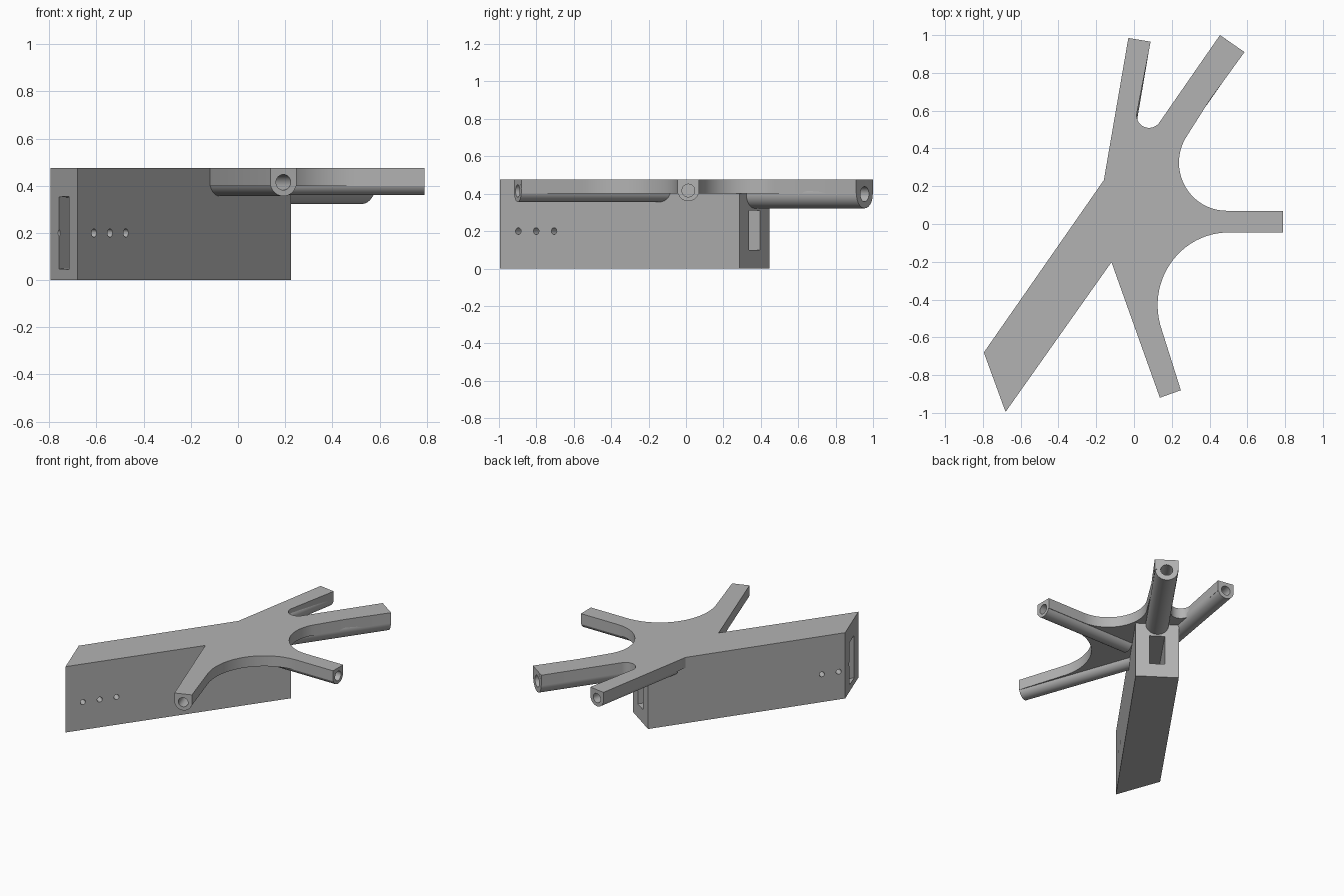
import bpy, bmesh
from math import cos, sin, radians
from mathutils import Vector, Matrix

cube = bpy.data.objects.get("Cube")
if cube:
    bpy.data.objects.remove(cube, do_unlink=True)

grey = bpy.data.materials.new("plain_grey")
grey.use_nodes = True
colour = (0.45, 0.45, 0.45, 1)
grey.diffuse_color = colour
grey.node_tree.nodes["Principled BSDF"].inputs["Base Color"].default_value = colour

TOP = 0.475


def make(name, bm):
    bmesh.ops.recalc_face_normals(bm, faces=bm.faces)
    mesh = bpy.data.meshes.new(name)
    bm.to_mesh(mesh)
    bm.free()
    mesh.materials.append(grey)
    ob = bpy.data.objects.new(name, mesh)
    bpy.context.scene.collection.objects.link(ob)
    return ob


def prism(name, outline, z0, z1):
    bm = bmesh.new()
    base = bm.faces.new([bm.verts.new((x, y, z0)) for x, y in outline])
    new = bmesh.ops.extrude_face_region(bm, geom=[base])["geom"]
    bmesh.ops.translate(bm, vec=(0, 0, z1 - z0),
                        verts=[v for v in new if isinstance(v, bmesh.types.BMVert)])
    return make(name, bm)


def rod(name, a, b, radius, sides=40):
    a, b = Vector(a), Vector(b)
    turn = (b - a).to_track_quat('Z', 'Y').to_matrix().to_4x4()
    bm = bmesh.new()
    bmesh.ops.create_cone(bm, cap_ends=True, segments=sides, radius1=radius,
                          radius2=radius, depth=(b - a).length,
                          matrix=Matrix.Translation((a + b) / 2) @ turn)
    return make(name, bm)


def cut(ob, cutters):
    for c in cutters:
        mod = ob.modifiers.new("cut", 'BOOLEAN')
        mod.operation, mod.solver, mod.object = 'DIFFERENCE', 'EXACT', c
    bpy.context.view_layer.update()
    result = bpy.data.meshes.new_from_object(
        ob.evaluated_get(bpy.context.evaluated_depsgraph_get()))
    ob.modifiers.clear()
    ob.data = result


def arc(cx, cy, rx, ry, start, end, n=24):
    angles = [radians(start + (end - start) * i / n) for i in range(n + 1)]
    return [(cx + rx * cos(t), cy + ry * sin(t)) for t in angles]


# Long handle block with a slanted outer end
handle = prism("handle_block",
               [(-0.795, -0.68), (-0.68, -0.995), (0.225, 0.285), (-0.01, 0.447)], 0, TOP)

# Tapered slot running through the handle
along = Vector((cos(radians(55)), sin(radians(55)), 0))
across = Vector((along.y, -along.x, 0))
outer, inner = Vector((-0.7375, -0.8375, 0)), Vector((0.1075, 0.366, 0))
slot = bmesh.new()
rings = []
for centre, low, high in ((outer - along * 0.1, 0.043, 0.357),
                          (inner + along * 0.05, 0.1, 0.308)):
    rings.append([slot.verts.new(centre + across * s * 0.05 + Vector((0, 0, z)))
                  for s, z in ((-1, low), (1, low), (1, high), (-1, high))])
for ring in rings:
    slot.faces.new(ring)
for i in range(4):
    j = (i + 1) % 4
    slot.faces.new((rings[0][i], rings[0][j], rings[1][j], rings[1][i]))
cutters = [make("slot_cutter", slot)]

# Three pin holes across the handle
for i in range(3):
    p = Vector((-0.61, -0.897, 0.2)) + along * 0.117 * i
    cutters.append(rod("pin_cutter", p + across * 0.1, p - across * 0.45, 0.018, 24))
cut(handle, cutters)

# Palm plate with four fingers and rounded webs
outline = [(-0.12, -0.2), (0.137, -0.92), (0.248, -0.88)]
outline += arc(0.50, -0.43, 0.375, 0.385, 200, 90)
outline += [(0.79, -0.045), (0.79, 0.07)]
outline += arc(0.49, 0.325, 0.252, 0.255, 270, 145)
outline += [(0.40, 0.655), (0.585, 0.91), (0.455, 1.0)]
outline += arc(0.08, 0.575, 0.066, 0.066, 325, 170)
outline += [(0.088, 0.965), (-0.03, 0.985), (-0.16, 0.23)]
palm = prism("palm_plate", outline, 0.4, TOP)

# Finger tubes: tip x, tip y, heading, length, radius, bore radius, axis height
fingers = {
    "thumb_tube": (0.1925, -0.9, -70.4, 0.86, 0.059, 0.033, 0.415),
    "side_finger_tube": (0.79, 0.0125, 0, 0.72, 0.057, 0.034, 0.417),
    "wide_finger_tube": (0.52, 0.955, 55, 0.85, 0.076, 0.04, 0.398),
    "slim_finger_tube": (0.029, 0.975, 80.3, 0.7, 0.059, 0.033, 0.415),
}
tubes, bores = [], []
for name, (x, y, heading, length, radius, bore, z) in fingers.items():
    tip = Vector((x, y, z))
    d = Vector((cos(radians(heading)), sin(radians(heading)), 0))
    tube = rod(name, tip, tip - d * length, radius)
    hole = rod("bore_cutter", tip + d * 0.05, tip - d * length * 0.75, bore, 32)
    cut(tube, [hole])
    tubes.append(tube)
    bores.append(hole)
cut(palm, bores)

for helper in cutters + bores:
    bpy.data.objects.remove(helper, do_unlink=True)

# Smooth the round walls, keep the edges sharp
bpy.ops.object.select_all(action='DESELECT')
for ob in [handle, palm] + tubes:
    ob.select_set(True)
bpy.context.view_layer.objects.active = palm
bpy.ops.object.shade_smooth_by_angle(angle=radians(30))
